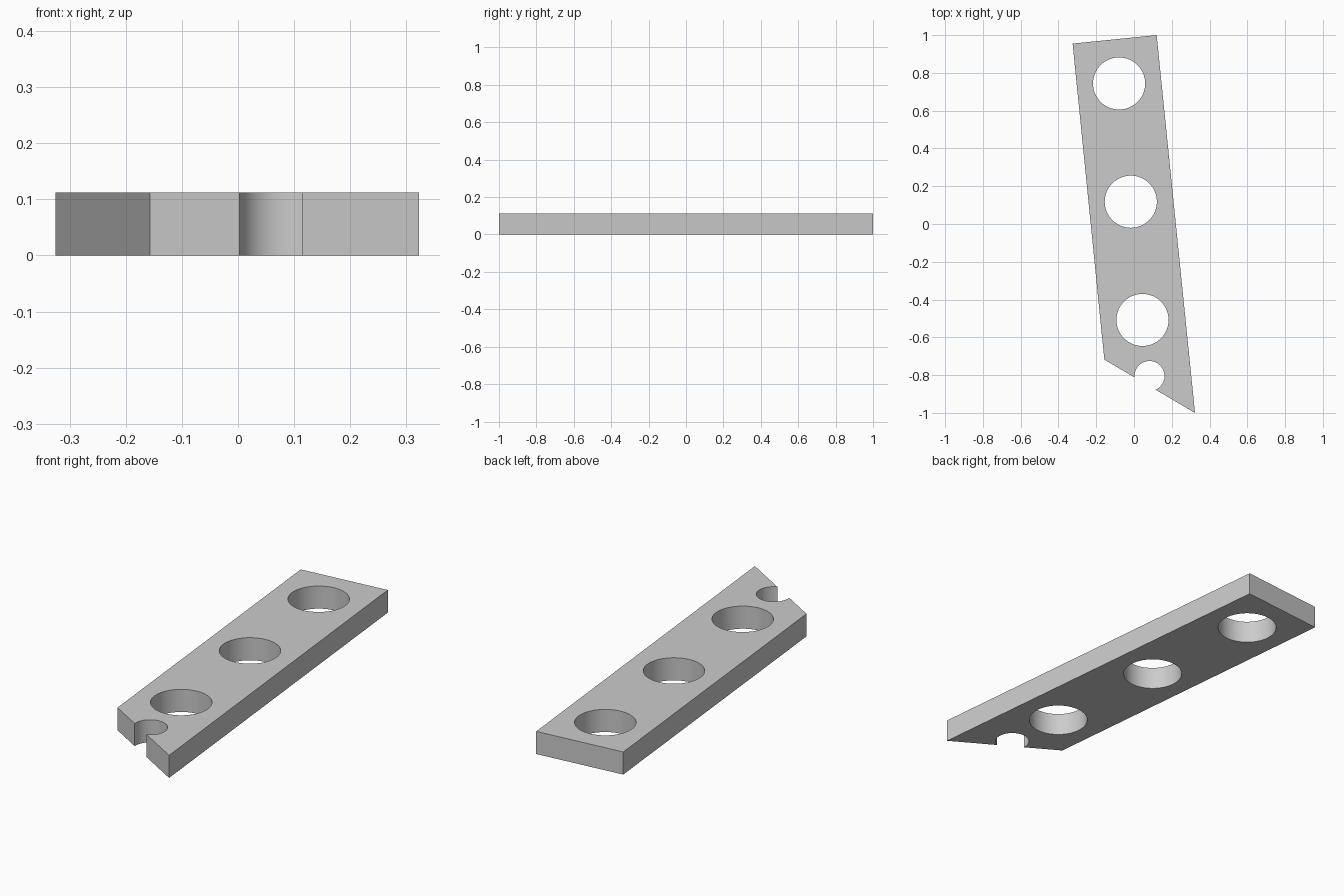
import bpy
import bmesh
import math

HEIGHT = 0.112
OUTLINE = [(-0.325, 0.955), (-0.157, -0.718), (0.323, -1.0), (0.12, 1.0)]
HOLES = [(-0.079, 0.744), (-0.017, 0.118), (0.045, -0.508)]
HOLE_RADIUS = 0.138
NOTCH, NOTCH_RADIUS = (0.082, -0.805), 0.0795

if "Cube" in bpy.data.objects:
    bpy.data.objects.remove(bpy.data.objects["Cube"], do_unlink=True)

grey = bpy.data.materials.new("plain grey")
grey.use_nodes = True
colour = (0.6, 0.6, 0.6, 1)
grey.diffuse_color = colour
grey.node_tree.nodes["Principled BSDF"].inputs["Base Color"].default_value = colour


def prism(name, points, bottom, top):
    """Extrude a flat counter-clockwise outline upwards."""
    bm = bmesh.new()
    face = bm.faces.new([bm.verts.new((x, y, bottom)) for x, y in points])
    result = bmesh.ops.extrude_face_region(bm, geom=[face])
    verts = [v for v in result["geom"] if isinstance(v, bmesh.types.BMVert)]
    bmesh.ops.translate(bm, verts=verts, vec=(0, 0, top - bottom))
    bmesh.ops.recalc_face_normals(bm, faces=bm.faces)
    mesh = bpy.data.meshes.new(name)
    bm.to_mesh(mesh)
    bm.free()
    mesh.materials.append(grey)
    obj = bpy.data.objects.new(name, mesh)
    bpy.context.collection.objects.link(obj)
    return obj


def circle(centre, radius, sides=64):
    angles = [2 * math.pi * i / sides for i in range(sides)]
    return [(centre[0] + radius * math.cos(a), centre[1] + radius * math.sin(a))
            for a in angles]


# Slanted flat bar
bar = prism("slanted_bar", OUTLINE, 0, HEIGHT)
bpy.ops.object.select_all(action="DESELECT")
bar.select_set(True)
bpy.context.view_layer.objects.active = bar

# Three through holes and the round notch in the angled end
cuts = [(c, HOLE_RADIUS) for c in HOLES] + [(NOTCH, NOTCH_RADIUS)]
for centre, radius in cuts:
    cutter = prism("hole_cutter", circle(centre, radius), -HEIGHT, 2 * HEIGHT)
    cutter.hide_render = True
    cut = bar.modifiers.new("hole", "BOOLEAN")
    cut.operation = "DIFFERENCE"
    cut.solver = "EXACT"
    cut.object = cutter
    bpy.ops.object.modifier_apply(modifier=cut.name)
    bpy.data.objects.remove(cutter, do_unlink=True)

# Smooth hole walls, sharp rims
bpy.ops.object.shade_smooth_by_angle(angle=math.radians(30))
